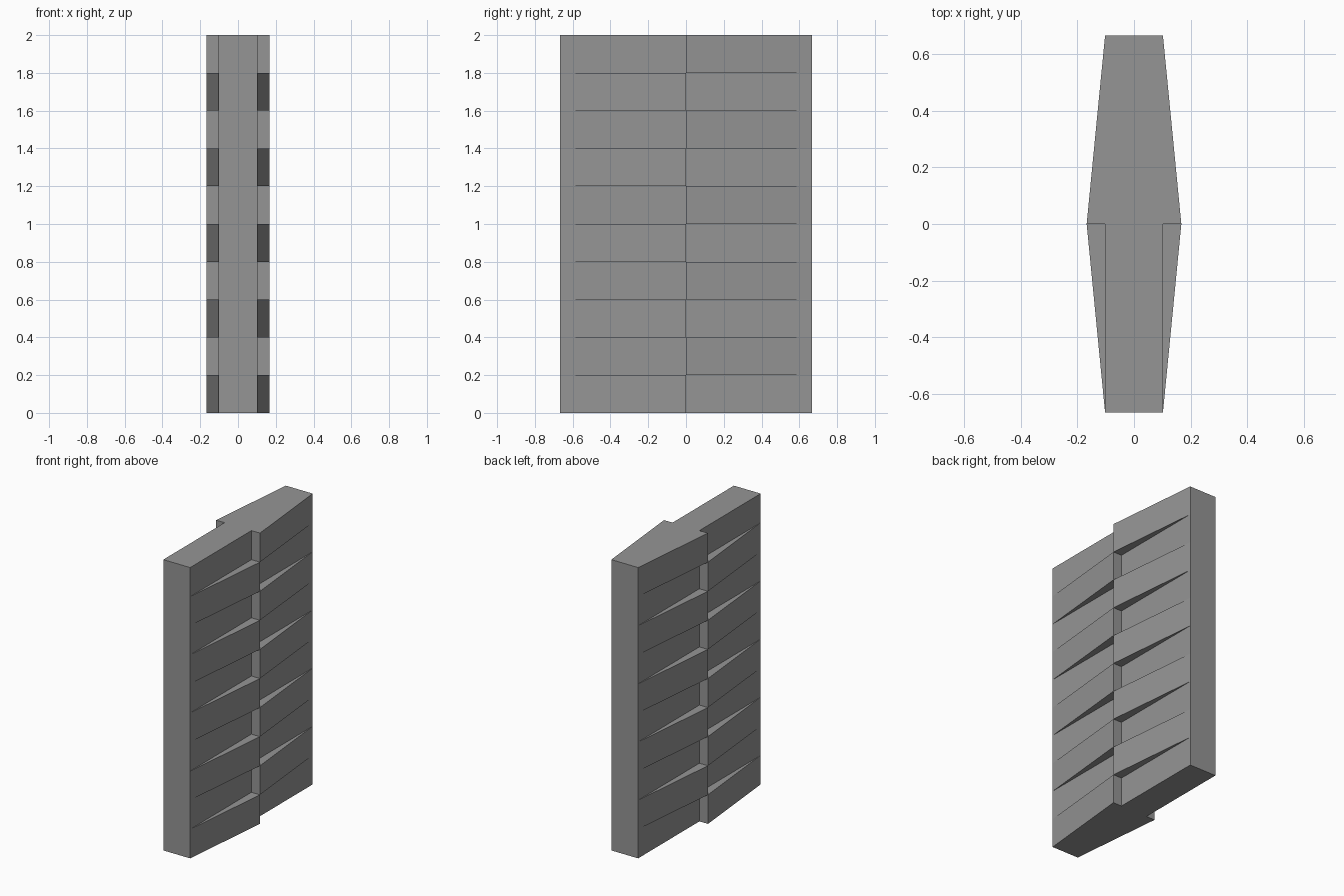
import bpy, bmesh

if "Cube" in bpy.data.objects:
    bpy.data.objects.remove(bpy.data.objects["Cube"])

HALF_W, HALF_L, OUT_W = 0.102, 0.666, 0.167
LAYERS, STEP = 10, 0.2

# Dark grey material shared by every part
grey = bpy.data.materials.new("dark_grey")
grey.diffuse_color = (0.3, 0.3, 0.3, 1)
grey.use_nodes = True
grey.node_tree.nodes["Principled BSDF"].inputs["Base Color"].default_value = grey.diffuse_color


def add_prism(bm, profile, z0, z1):
    """Extrude a flat profile from z0 up to z1."""
    face = bm.faces.new([bm.verts.new((x, y, z0)) for x, y in profile])
    new = bmesh.ops.extrude_face_region(bm, geom=[face])["geom"]
    top = [v for v in new if isinstance(v, bmesh.types.BMVert)]
    bmesh.ops.translate(bm, verts=top, vec=(0, 0, z1 - z0))


def make_object(name, bm):
    bmesh.ops.recalc_face_normals(bm, faces=bm.faces)
    mesh = bpy.data.meshes.new(name)
    bm.to_mesh(mesh)
    bm.free()
    mesh.materials.append(grey)
    obj = bpy.data.objects.new(name, mesh)
    bpy.context.collection.objects.link(obj)
    return obj


# Central slab
bm = bmesh.new()
add_prism(bm, [(-HALF_W, -HALF_L), (HALF_W, -HALF_L),
               (HALF_W, HALF_L), (-HALF_W, HALF_L)], 0, LAYERS * STEP)
make_object("core_slab", bm)

# Alternating wedges: front half on even layers, back half on odd, on both sides
for side_name, side in (("left", -1), ("right", 1)):
    bm = bmesh.new()
    for i in range(LAYERS):
        end = -HALF_L if i % 2 == 0 else HALF_L
        add_prism(bm, [(side * HALF_W, end), (side * HALF_W, 0), (side * OUT_W, 0)],
                  i * STEP, (i + 1) * STEP)
    make_object(side_name + "_wedges", bm)
